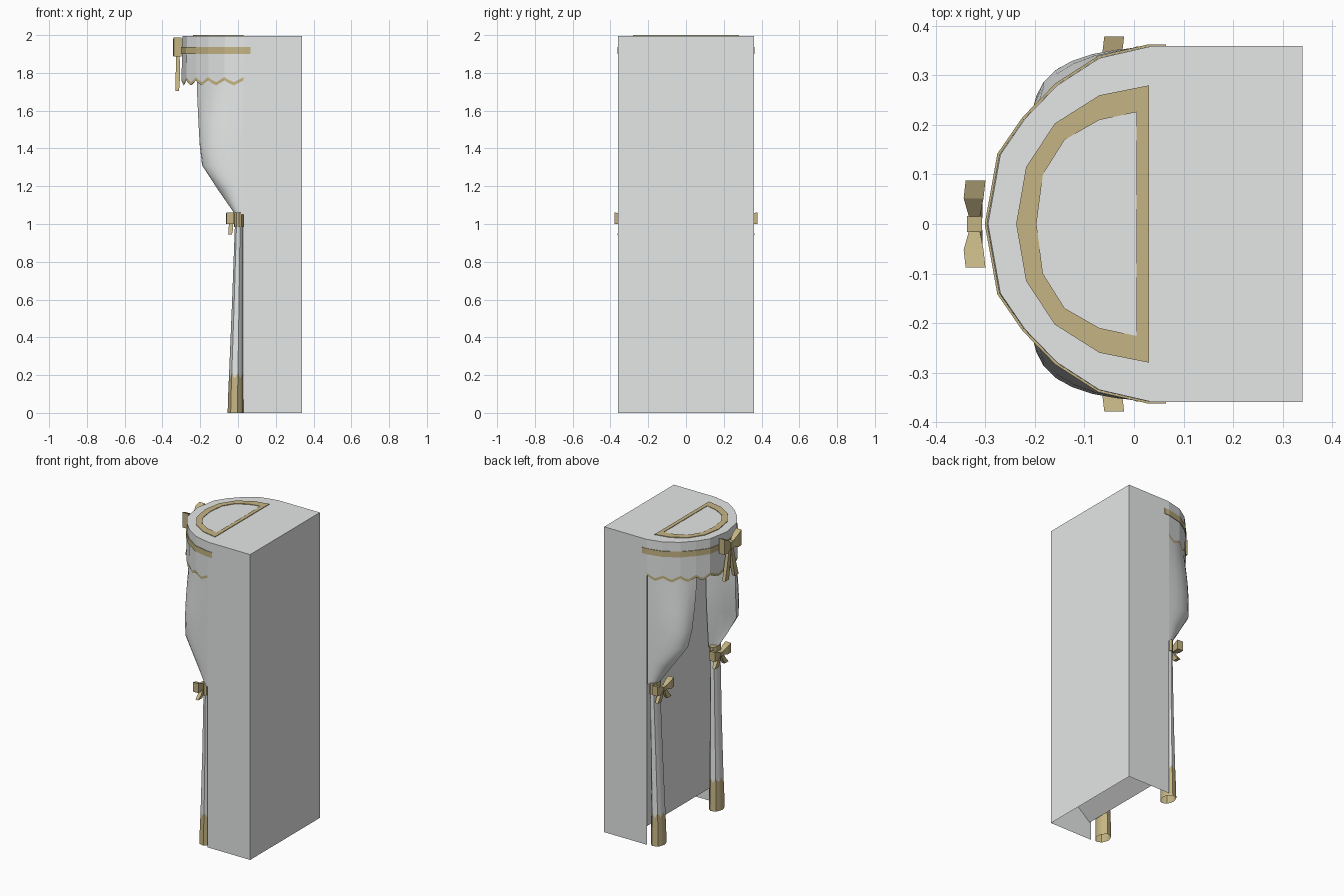
import bpy, bmesh, math
from mathutils import Vector

if "Cube" in bpy.data.objects:
    bpy.data.objects.remove(bpy.data.objects["Cube"])


def material(name, rgb):
    m = bpy.data.materials.new(name)
    m.diffuse_color = (*rgb, 1)
    m.use_nodes = True
    m.node_tree.nodes["Principled BSDF"].inputs["Base Color"].default_value = m.diffuse_color
    return m


WHITE = material("soft white", (0.8, 0.82, 0.81))
GOLD = material("pale gold", (0.56, 0.46, 0.23))
TOP = 1.996


def build(name, verts, faces, mats, rule=None, smooth=False):
    """Mesh object; rule(face centre) gives the material index."""
    bm = bmesh.new()
    vs = [bm.verts.new(v) for v in verts]
    for f in faces:
        bm.faces.new([vs[i] for i in f])
    bmesh.ops.recalc_face_normals(bm, faces=bm.faces)
    if rule:
        for f in bm.faces:
            f.material_index = rule(f.calc_center_median())
    me = bpy.data.meshes.new(name)
    bm.to_mesh(me)
    bm.free()
    for m in mats:
        me.materials.append(m)
    ob = bpy.data.objects.new(name, me)
    bpy.context.collection.objects.link(ob)
    if smooth:
        bpy.ops.object.select_all(action='DESELECT')
        ob.select_set(True)
        bpy.context.view_layer.objects.active = ob
        bpy.ops.object.shade_smooth_by_angle(angle=math.radians(40))
    return ob


def loft(name, rings, mats, closed=True, caps=True, rule=None, smooth=False):
    n = len(rings[0])
    verts = [p for r in rings for p in r]
    faces = []
    for k in range(len(rings) - 1):
        for i in range(n if closed else n - 1):
            j = (i + 1) % n
            faces.append((k * n + i, k * n + j, (k + 1) * n + j, (k + 1) * n + i))
    if caps:
        faces += [tuple(range(n)), tuple(range((len(rings) - 1) * n, len(rings) * n))]
    return build(name, verts, faces, mats, rule, smooth)


def mirrored(half):
    """Half outline ending on y = 0, continued to the other side."""
    return half + [(x, -y) for x, y in reversed(half[:-1])]


def flat(pts, z):
    return [(x, y, z) for x, y in pts]


# Cabinet: back, sides, top, front panel and slanted underside, open below
B, F, W = 0.34, 0.03, 0.36
P = 0.04
cab = []
for s in (-W, W):
    cab += [(F, s, 0), (B, s, 0), (B, s, TOP), (F, s, TOP),
            (P, s, 0.115), (P, s, TOP), (B, s, 0.36)]
build("cabinet", cab,
      [(0, 1, 2, 3), (7, 8, 9, 10), (1, 2, 9, 8), (2, 3, 10, 9)], [WHITE])
build("inner_panel", cab, [(4, 5, 12, 11), (4, 6, 13, 11)], [WHITE])

# Rounded canopy roof
outline = mirrored([(F, .358), (-.07, .335), (-.155, .28), (-.22, .213), (-.27, .14), (-.295, 0)])
build("canopy_roof", flat(outline, TOP), [tuple(range(len(outline)))], [WHITE])

# Gold frame on the roof
outer = mirrored([(F, .28), (-.07, .26), (-.16, .203), (-.218, .115), (-.238, 0)])
inner = mirrored([(.005, .226), (-.07, .21), (-.14, .17), (-.184, .1), (-.197, 0)])
loft("roof_frame", [flat(outer, TOP), flat(outer, 2.0), flat(inner, 2.0), flat(inner, TOP)],
     [GOLD], caps=False)

# Diagonal lattice inside the frame, clipped to the frame opening
bm = bmesh.new()
for sign, c0 in ((1, 0.049), (-1, -0.089)):
    for k in range(-4, 4):
        c = c0 + 0.138 * k
        d = Vector((1, -sign, 0)).normalized()      # along the bar
        nrm = Vector((1, sign, 0)).normalized()     # across the bar
        mid = nrm * c / math.sqrt(2) + Vector((0, 0, TOP + 0.001 + 0.0005 * sign))
        q = [mid + d * a + nrm * b for a, b in ((-1, -.01), (1, -.01), (1, .01), (-1, .01))]
        bm.faces.new([bm.verts.new(v) for v in q])
for i, a in enumerate(inner):
    b = inner[(i + 1) % len(inner)]
    nrm = Vector((b[1] - a[1], a[0] - b[0], 0))
    if nrm.dot(Vector((-0.09 - a[0], -a[1], 0))) > 0:
        nrm = -nrm
    bmesh.ops.bisect_plane(bm, geom=bm.verts[:] + bm.edges[:] + bm.faces[:],
                           plane_co=(*a, 0), plane_no=nrm, clear_outer=True)
bmesh.ops.recalc_face_normals(bm, faces=bm.faces)
for f in bm.faces:
    if f.normal.z < 0:
        f.normal_flip()
me = bpy.data.meshes.new("roof_lattice")
bm.to_mesh(me)
bm.free()
me.materials.append(WHITE)
bpy.context.collection.objects.link(bpy.data.objects.new("roof_lattice", me))

# Valance with wavy gold hem
path, wave = [], []
for i in range(len(outline) - 1):
    a, b = Vector(outline[i]), Vector(outline[i + 1])
    for t in range(4):
        path.append(a.lerp(b, t / 4))
        wave.append((0.012, -0.004, -0.014, 0.0)[t])
path.append(Vector(outline[-1]))
wave.append(0.012)


def hem(z, flare, w):
    return [(F + (p.x - F) * flare, p.y * min(flare, 1.004), z + w * h) for p, h in zip(path, wave)]


loft("valance", [hem(TOP, 1, 0), hem(1.88, 1.005, 0), hem(1.765, 1.012, 1), hem(1.748, 1.014, 1)],
     [WHITE, GOLD], closed=False, caps=False, rule=lambda c: int(c.z < 1.775))

# Gold ribbon around the canopy
rib = [(.065, .363)] + [(F + (x - F) * 1.02, y * 1.014) for x, y in outline] + [(.065, -.363)]
ribbon = loft("canopy_ribbon", [flat(rib, 1.9), flat(rib, 1.937)], [GOLD], closed=False, caps=False)
ribbon.modifiers.new("thickness", 'SOLIDIFY').thickness = 0.005


def block(name, secs, axis, origin):
    """Loft of rectangles (along, centre a, centre b, half a, half b)."""
    rings = []
    for t, ca, cb, ha, hb in secs:
        r = []
        for sa, sb in ((-1, -1), (1, -1), (1, 1), (-1, 1)):
            a, b = ca + sa * ha, cb + sb * hb
            p = (a, t, b) if axis == 'y' else (a, b, t)
            r.append(tuple(o + q for o, q in zip(origin, p)))
        rings.append(r)
    loft(name, rings, [GOLD])


def bow(name, origin, w, h, tail):
    block(name + "_knot", [(-.016, 0, 0, .015, .022 * h), (.016, 0, 0, .015, .022 * h)], 'y', origin)
    for s, side in ((1, "left"), (-1, "right")):
        block(f"{name}_loop_{side}",
              [(s * .01, 0, 0, .01, .018 * h), (s * .052 * w, -.002, .012 * h, .02, .042 * h),
               (s * .088 * w, .002, .018 * h, .02, .05 * h)], 'y', origin)
        block(f"{name}_tail_{side}",
              [(0, .004, s * .008, .008, .01), (-tail * .6, .004, s * .03, .012, .016),
               (-tail, 0, s * .05, .01, .02)], 'z', origin)


# Bows: one on the canopy, one on each tie
bow("canopy_bow", (-.322, 0, 1.92), 1, 1, .215)

for s, side in ((1, "left"), (-1, "right")):
    bow(f"tie_bow_{side}", (-.042, s * .295, 1.02), .95, .62, .075)

    # Gathered upper curtain
    rings = []
    for z, tx, ty, cx, cy, yi in ((1.05, -.015, .30, -.012, .35, .275),
                                  (1.18, -.105, .285, -.08, .36, .265),
                                  (1.31, -.19, .25, -.19, .345, .255),
                                  (1.42, -.203, .225, -.2, .35, .25),
                                  (1.55, -.21, .21, -.19, .345, .25),
                                  (1.70, -.217, .2, -.15, .335, .25),
                                  (1.82, -.215, .195, -.14, .33, .25)):
        a, c, t = Vector((F, .357)), Vector((cx, cy)), Vector((tx, ty))
        pts = [a * (1 - u) ** 2 + c * 2 * u * (1 - u) + t * u * u for u in (k / 7 for k in range(8))]
        end = Vector((F, yi))
        pts += [t.lerp(end, u) + Vector((0, .02 * math.sin(math.pi * u))) for u in (.3, .65, 1)]
        rings.append([(p.x, s * p.y, z) for p in pts])
    loft(f"upper_curtain_{side}", rings, [WHITE], caps=False, smooth=True)

    # Lower curtain with gold zigzag foot
    rings = []
    for z, cx, cy, rx, ry, zig in ((0, -.012, .3, .043, .056, 0), (.1, -.011, .3, .041, .054, 0),
                                   (.198, -.009, .3, .038, .051, .014), (.6, -.001, .305, .03, .046, 0),
                                   (1.06, .007, .312, .021, .043, 0)):
        ring = []
        for k in range(14):
            an = 2 * math.pi * k / 14
            fold = 1 if k % 2 else .94
            ring.append((cx + rx * fold * math.cos(an), s * (cy + ry * fold * math.sin(an)),
                         z + (zig if k % 2 else -zig)))
        rings.append(ring)
    loft(f"lower_curtain_{side}", rings, [WHITE, GOLD], caps=False,
         rule=lambda c: int(c.z < .19), smooth=True)

    # Tie band
    band = [(.006 + .027 * math.cos(math.pi * k / 6), s * (.311 + .048 * math.sin(math.pi * k / 6)))
            for k in range(12)]
    loft(f"curtain_tie_{side}", [flat(band, .985), flat(band, 1.06)], [GOLD])
